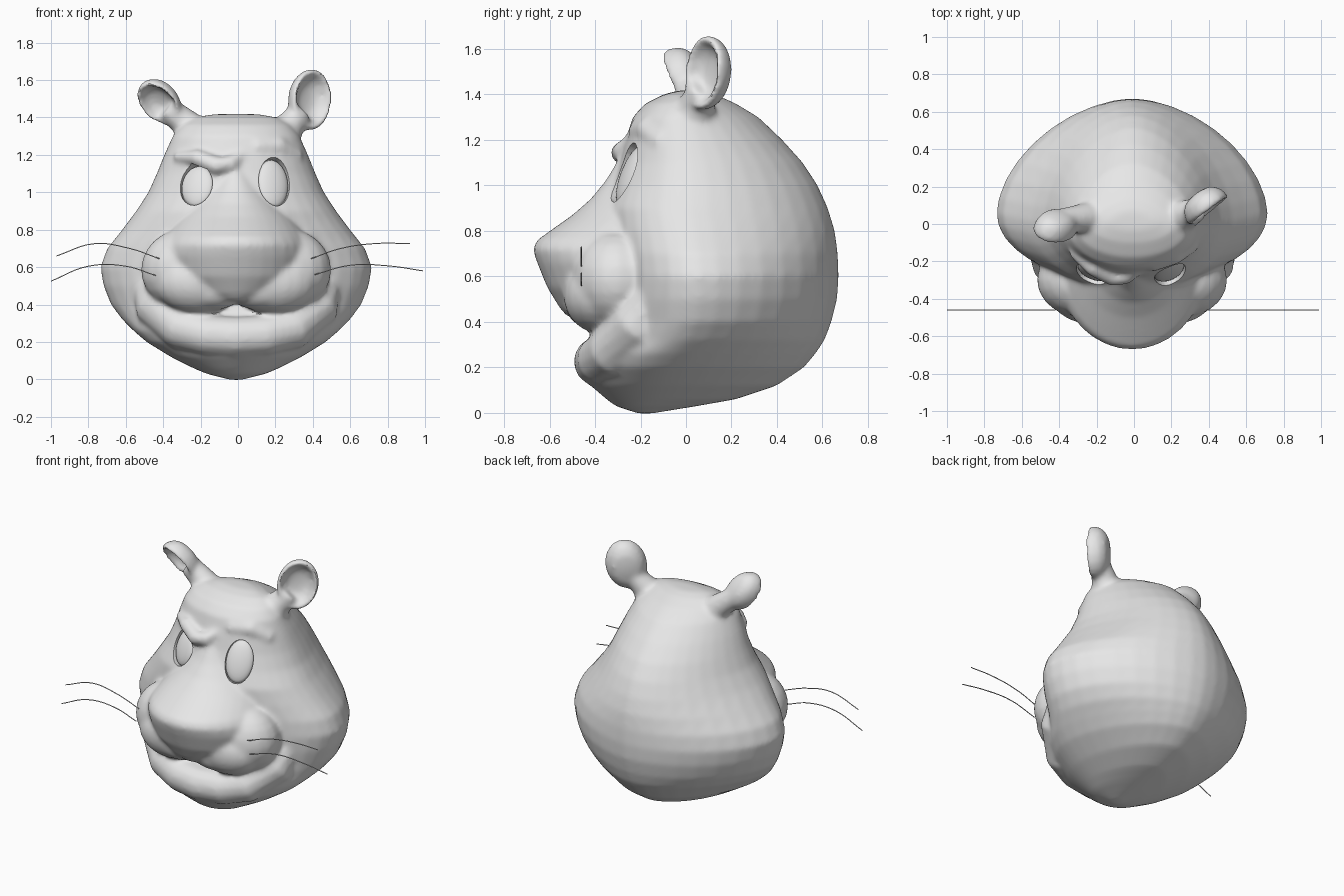
import bpy, bmesh, math
from math import sin, cos, pi
from mathutils import Vector, Matrix
from mathutils.bvhtree import BVHTree

if "Cube" in bpy.data.objects:
    bpy.data.objects.remove(bpy.data.objects["Cube"])

grey = bpy.data.materials.new("light_grey")
grey.use_nodes = True
grey.diffuse_color = (0.8, 0.8, 0.8, 1)
grey.node_tree.nodes["Principled BSDF"].inputs["Base Color"].default_value = (0.8, 0.8, 0.8, 1)


def skin(bm, rings):
    """Bridge a list of point rings and cap both ends."""
    loops = [[bm.verts.new(p) for p in ring] for ring in rings]
    n = len(loops[0])
    faces = [bm.faces.new(loops[0][::-1]), bm.faces.new(loops[-1])]
    for a, b in zip(loops, loops[1:]):
        for i in range(n):
            j = (i + 1) % n
            faces.append(bm.faces.new((a[i], a[j], b[j], b[i])))
    bmesh.ops.recalc_face_normals(bm, faces=faces)


def power(value, exponent):
    return math.copysign(abs(value) ** exponent, value)


def section(z, width, front, back, widest, sides=36):
    """Horizontal outline, round in front and slightly pointed behind."""
    mid = front + widest * (back - front)
    ring = []
    for i in range(sides):
        a = 2 * pi * i / sides
        behind = sin(a) > 0
        pointed = 1.15 if behind else 1
        depth = (back - mid) if behind else (mid - front)
        ring.append((width * power(cos(a), pointed) - .01, mid + power(sin(a), pointed) * depth, z))
    return ring


def basis(normal, up):
    n = Vector(normal).normalized()
    v = Vector(up)
    v = (v - n * v.dot(n)).normalized()
    return v.cross(n), v, n


def frame(center, normal, up):
    u, v, n = basis(normal, up)
    m = Matrix((u, v, n)).transposed().to_4x4()
    m.translation = center
    return m


def tube(bm, points, radii, sides=14):
    pts = [Vector(p) for p in points]
    rings = []
    for k, p in enumerate(pts):
        along = pts[min(k + 1, len(pts) - 1)] - pts[max(k - 1, 0)]
        u, v, n = basis(along, (0.1, 0.3, 1))
        rings.append([p + (u * cos(2 * pi * i / sides) + v * sin(2 * pi * i / sides)) * radii[k]
                      for i in range(sides)])
    skin(bm, rings)


def ellipsoid(bm, matrix, size, sides=20):
    bmesh.ops.create_uvsphere(bm, u_segments=sides, v_segments=12, radius=1,
                              matrix=matrix @ Matrix.Diagonal((*size, 1)))


def ear(bm, center, normal, up, half_width, half_height, sides=18):
    """Cupped oval: domed back, rolled rim, hollow front."""
    m = frame(center, normal, up)
    cup = ((0.2, -0.09), (0.6, -0.08), (0.88, -0.05), (1, -0.01), (1.02, 0.015), (0.95, 0.035),
           (0.82, 0.025), (0.72, -0.005), (0.45, -0.03), (0.15, -0.035))
    skin(bm, [[m @ Vector((half_width * r * cos(2 * pi * i / sides),
                           half_height * r * sin(2 * pi * i / sides), d))
               for i in range(sides)] for r, d in cup])


def make(name, bm):
    mesh = bpy.data.meshes.new(name)
    bm.to_mesh(mesh)
    bm.free()
    mesh.materials.append(grey)
    obj = bpy.data.objects.new(name, mesh)
    bpy.context.collection.objects.link(obj)
    return obj


def select(obj):
    bpy.ops.object.select_all(action='DESELECT')
    obj.select_set(True)
    bpy.context.view_layer.objects.active = obj


# Skull and jaw: height, half width, front, back
skull = ((-.003, .03, -.21, -.15), (.03, .16, -.31, .05), (.06, .23, -.35, .22), (.12, .35, -.42, .4),
         (.2, .48, -.45, .52), (.26, .55, -.43, .57), (.32, .61, -.36, .61), (.4, .67, -.32, .64),
         (.5, .71, -.32, .665), (.6, .727, -.32, .672), (.7, .69, -.33, .668), (.8, .61, -.35, .655),
         (.9, .535, -.36, .625), (1, .47, -.325, .58), (1.1, .425, -.29, .515), (1.2, .385, -.265, .425),
         (1.3, .34, -.235, .32), (1.36, .29, -.18, .22), (1.4, .22, -.1, .13), (1.418, .12, -.03, .07))
bm = bmesh.new()
skin(bm, [section(*row, 0.38) for row in skull])

# Muzzle and nose bridge: height, half width, front
muzzle = ((.42, .17, -.52), (.46, .3, -.555), (.55, .39, -.61), (.66, .41, -.655), (.72, .4, -.675),
          (.76, .38, -.655), (.81, .35, -.585), (.87, .31, -.5), (.94, .25, -.42), (1.02, .18, -.355),
          (1.12, .1, -.295))
skin(bm, [section(*row, 0.15, 0.55) for row in muzzle])

# Jowls running back into the cheeks, and the upper lip between them
for side in (-1, 1):
    ellipsoid(bm, Matrix.Translation((side * .27 - .01, -.3, .585)), (.24, .2, .22))
    ellipsoid(bm, Matrix.Translation((side * .2 - .01, -.38, .52)), (.24, .16, .17))
    ellipsoid(bm, Matrix.Translation((side * .13 - .01, -.41, .47)), (.17, .12, .1))

# Smiling lower lip, thick enough to melt into the cheeks
lip = [(.47, -.06, .64), (.46, -.11, .53), (.42, -.2, .39), (.29, -.32, .27), (.15, -.37, .235)]
path = [(-x - .01, y, z) for x, y, z in lip] + [(-.01, -.385, .225)] + lip[::-1]
radii = [.07, .1, .125, .115, .11]
tube(bm, path, radii + [.11] + radii[::-1])

# Brows: one frowning, one softly raised
tube(bm, [(-.34, -.15, 1.19), (-.22, -.235, 1.185), (-.11, -.285, 1.14), (-.04, -.28, 1.15), (.03, -.23, 1.21)],
     [.02, .045, .05, .045, .03])
tube(bm, [(.0, -.2, 1.2), (.1, -.2, 1.24), (.21, -.16, 1.245), (.3, -.1, 1.19), (.34, -.05, 1.1)],
     [.04, .055, .06, .055, .03])

# Ears on short stalks
ear(bm, (.385, .09, 1.495), (.6, -.8, .05), (.13, .12, 1), .128, .165)
tube(bm, [(.21, .02, 1.26), (.28, .05, 1.36), (.34, .08, 1.43)], [.13, .08, .065])
ear(bm, (-.42, -.02, 1.485), (-.25, -.8, -.5), (-.7, -.2, 1), .105, .14)
tube(bm, [(-.2, .02, 1.26), (-.28, .03, 1.37), (-.38, .02, 1.45)], [.13, .08, .065])

# Fuse the parts into one soft skin
head = make("head", bm)
remesh = head.modifiers.new("fuse", 'REMESH')
remesh.mode = 'VOXEL'
remesh.voxel_size = 0.0125
smooth = head.modifiers.new("soften", 'SMOOTH')
smooth.factor = 0.5
smooth.iterations = 16
select(head)
bpy.ops.object.convert(target='MESH')

# Eyes set in shallow oval sockets
surface = BVHTree.FromPolygons([v.co for v in head.data.vertices],
                               [p.vertices[:] for p in head.data.polygons])
eyes = []
for name, x, z, wide, tall, lean in (("left_eye", .195, 1.055, .088, .138, .1),
                                     ("right_eye", -.225, 1.04, .092, .118, -.08)):
    hit = surface.ray_cast(Vector((x, -2, z)), Vector((0, 1, 0)))[0]
    m = frame(hit, (math.copysign(.4, x), -1, .4), (lean, 0, 1))
    cut = bmesh.new()
    bmesh.ops.create_cone(cut, cap_ends=True, segments=28, radius1=1, radius2=1, depth=.06,
                          matrix=m @ Matrix.Diagonal((wide, tall, 1, 1)))
    cutter = make(name + "_socket_cutter", cut)
    cutter.hide_render = True
    socket = head.modifiers.new("socket", 'BOOLEAN')
    socket.operation = 'DIFFERENCE'
    socket.object = cutter
    ball = bmesh.new()
    ellipsoid(ball, m @ Matrix.Translation((0, 0, -.027)), (wide * .98, tall * .98, .032), 28)
    eyes.append((make(name, ball), cutter))
select(head)
bpy.ops.object.convert(target='MESH')
for eye, cutter in eyes:
    bpy.data.objects.remove(cutter)
for obj in [head] + [e for e, c in eyes]:
    select(obj)
    bpy.ops.object.shade_smooth_by_angle(angle=math.radians(40))

# Whiskers
whiskers = {
    "left_upper_whisker": ((.39, .645), (.55, .7), (.75, .727), (.92, .725)),
    "left_lower_whisker": ((.41, .56), (.6, .61), (.8, .607), (.99, .58)),
    "right_upper_whisker": ((-.42, .645), (-.58, .7), (-.77, .725), (-.97, .66)),
    "right_lower_whisker": ((-.44, .555), (-.6, .605), (-.8, .605), (-1, .525)),
}
for name, points in whiskers.items():
    curve = bpy.data.curves.new(name, 'CURVE')
    curve.dimensions = '3D'
    curve.bevel_depth = 0.003
    curve.bevel_resolution = 1
    curve.resolution_u = 6
    spline = curve.splines.new('BEZIER')
    spline.bezier_points.add(len(points) - 1)
    for knot, (x, z) in zip(spline.bezier_points, points):
        knot.co = (x, -.46, z)
        knot.handle_left_type = knot.handle_right_type = 'AUTO'
    curve.materials.append(grey)
    bpy.context.collection.objects.link(bpy.data.objects.new(name, curve))
